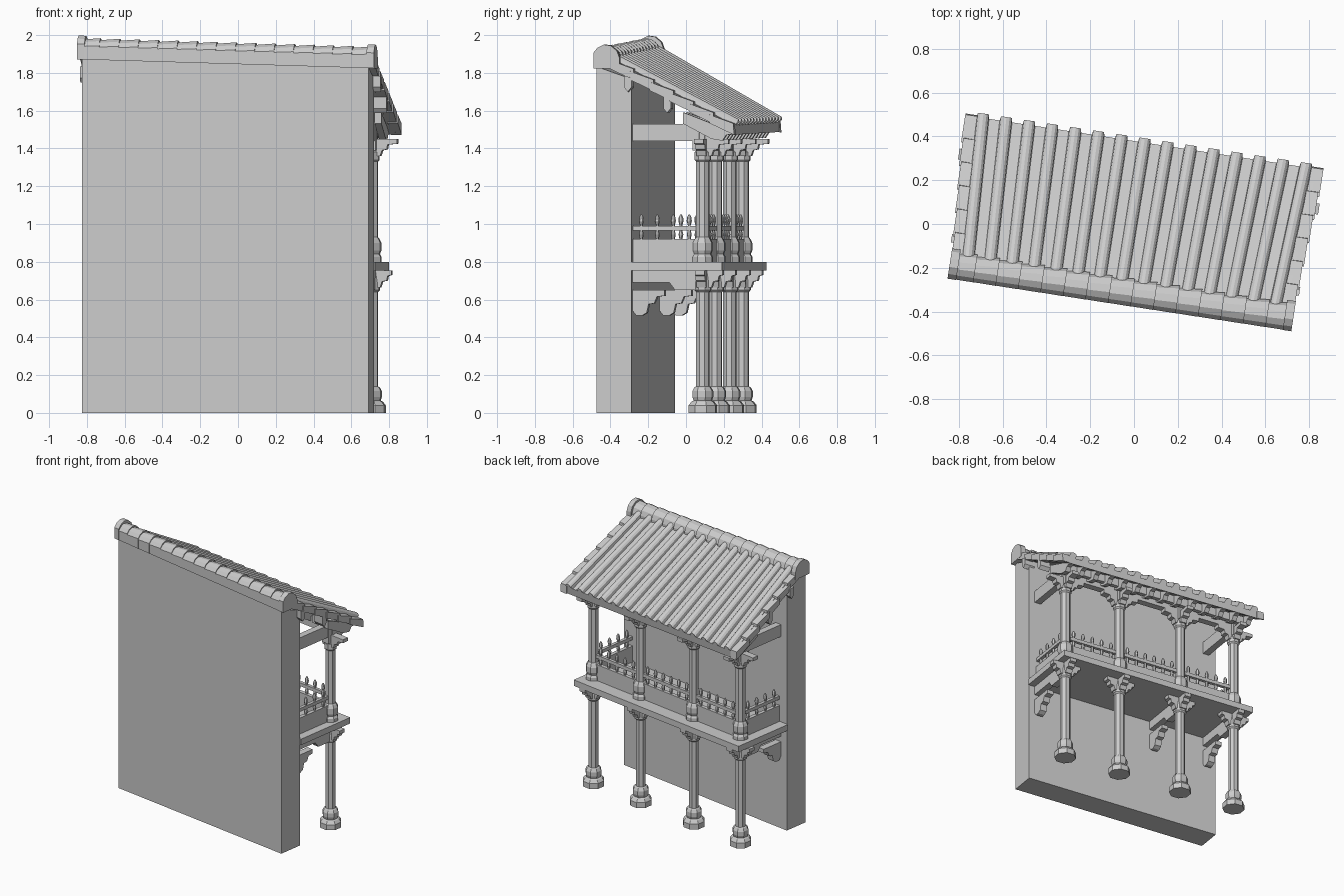
import bpy, bmesh, math
from mathutils import Matrix, Vector

cube = bpy.data.objects.get("Cube")
if cube:
    bpy.data.objects.remove(cube, do_unlink=True)

stone = bpy.data.materials.new("plain grey")
stone.use_nodes = True
GREY = (0.6, 0.6, 0.6, 1)
stone.diffuse_color = GREY
stone.node_tree.nodes["Principled BSDF"].inputs["Base Color"].default_value = GREY

# The whole building stands turned a little about z; parts are laid out unturned.
TURN = Matrix.Rotation(math.radians(-8.7), 4, "Z")
WALL_L, WALL_R, WALL_F, WALL_B = -0.78, 0.755, -0.363, -0.177
COLUMNS = (-0.70, -0.26, 0.24, 0.685)
COL_V = 0.195


def finish(name, bm):
    bmesh.ops.recalc_face_normals(bm, faces=bm.faces)
    bm.transform(TURN)
    mesh = bpy.data.meshes.new(name)
    bm.to_mesh(mesh)
    bm.free()
    mesh.materials.append(stone)
    obj = bpy.data.objects.new(name, mesh)
    bpy.context.collection.objects.link(obj)
    return obj


def loft(bm, rings):
    """Join equal rings of points into one closed solid."""
    rows = [[bm.verts.new(p) for p in ring] for ring in rings]
    n = len(rows[0])
    for a, b in zip(rows, rows[1:]):
        for i in range(n):
            j = (i + 1) % n
            bm.faces.new((a[i], a[j], b[j], b[i]))
    bm.faces.new(rows[0])
    bm.faces.new(rows[-1])


def box(bm, x0, x1, y0, y1, z0, z1):
    loft(bm, [[(x0, y0, z), (x1, y0, z), (x1, y1, z), (x0, y1, z)] for z in (z0, z1)])


def prism_x(bm, pts, x0, x1):
    loft(bm, [[(x, y, z) for y, z in pts] for x in (x0, x1)])


def prism_y(bm, pts, y0, y1):
    loft(bm, [[(x, y, z) for x, z in pts] for y in (y0, y1)])


def turned(bm, x, y, profile, sides):
    rings = []
    for r, z in profile:
        rings.append([(x + r * math.cos(math.tau * (i + 0.5) / sides),
                       y + r * math.sin(math.tau * (i + 0.5) / sides), z) for i in range(sides)])
    loft(bm, rings)


def lerp(a, b, t):
    return a + (b - a) * t


def ridge_drop(u):
    return -0.048 * (u + 0.8) / 1.6


def roof_z(u, v):
    t, s = (u + 0.8) / 1.6, (v + 0.25) / 0.62
    return lerp(lerp(1.91, 1.855, t), lerp(1.54, 1.525, t), s)


# Back wall with a top that follows the roof
bm = bmesh.new()
loft(bm, [[(u, WALL_F, 0), (u, WALL_B, 0), (u, WALL_B, roof_z(u, WALL_B) - 0.05),
           (u, WALL_F, 1.88 + ridge_drop(u))] for u in (WALL_L, WALL_R)])
finish("wall", bm)

# Balcony floor
bm = bmesh.new()
box(bm, -0.79, 0.762, WALL_B, 0.309, 0.755, 0.80)
finish("balcony_floor", bm)

# Columns, lower and upper
LOWER = ((.078, 0), (.078, .04), (.062, .06), (.05, .065), (.057, .085), (.057, .115),
         (.046, .135), (.036, .14), (.036, .64), (.046, .65), (.046, .69), (.038, .755))
UPPER = ((.056, .80), (.056, .825), (.046, .84), (.054, .86), (.054, .90), (.044, .92),
         (.036, .93), (.036, 1.33), (.045, 1.34), (.045, 1.38), (.036, 1.39), (.036, 1.53))
for name, profile in (("lower_columns", LOWER), ("upper_columns", UPPER)):
    bm = bmesh.new()
    for u in COLUMNS:
        turned(bm, u, COL_V, profile, 8)
    finish(name, bm)


def arms(bm, u, top, reach):
    """Stepped bracket arms to both sides and to the outside of a column."""
    half = ((0, -.09), (.05, -.09), (.06, -.06), (.085, -.055), (.09, -.03), (reach, -.025), (reach, 0), (0, 0))
    for s in (-1, 1):
        prism_y(bm, [(u + s * a, top + b) for a, b in half], COL_V - .025, COL_V + .025)
    prism_x(bm, [(COL_V + a, top + b) for a, b in half], u - .025, u + .025)


bm = bmesh.new()
for u in COLUMNS:
    arms(bm, u, 0.755, 0.11)
finish("floor_brackets", bm)
bm = bmesh.new()
for u in COLUMNS:
    arms(bm, u, 1.45, 0.14)
    box(bm, u - .03, u + .03, COL_V - .05, COL_V + .05, 1.39, 1.54)
finish("eave_brackets", bm)

# Floor beams carried by scrolled corbels on the wall
CORBEL = ((0, .65), (.17, .65), (.17, .62), (.13, .615), (.115, .58), (.085, .575),
          (.075, .53), (.05, .515), (.02, .515), (0, .54))
bm = bmesh.new()
for u in (COLUMNS[0], COLUMNS[1], COLUMNS[3]):
    prism_x(bm, [(WALL_B + a, z) for a, z in CORBEL], u - .025, u + .025)
finish("corbels", bm)
bm = bmesh.new()
for u in (COLUMNS[0], COLUMNS[1], COLUMNS[3]):
    prism_x(bm, [(WALL_B, .69), (.02, .69), (.05, .65), (COL_V, .65), (COL_V, .755), (WALL_B, .755)],
            u - .025, u + .025)
finish("floor_beams", bm)

# Beams under the roof
bm = bmesh.new()
box(bm, COLUMNS[0], COLUMNS[-1], COL_V - .025, COL_V + .025, 1.45, 1.53)
for u in (COLUMNS[0], COLUMNS[-1]):
    box(bm, u - .025, u + .025, WALL_B, COL_V, 1.44, 1.53)
finish("roof_beams", bm)

# Parapet panels and railing around three sides
panels, rails, posts = bmesh.new(), bmesh.new(), bmesh.new()
POST = ((.008, .92), (.013, .945), (.008, .965), (.008, .995), (.014, 1.015), (.012, 1.035), (.004, 1.05))


def railing(x0, y0, x1, y1):
    for bm, half, z0, z1 in ((panels, .014, .80, .92), (rails, .012, .965, .99)):
        wx, wy = (0, half) if y0 == y1 else (half, 0)
        box(bm, x0 - wx, x1 + wx, y0 - wy, y1 + wy, z0, z1)
    n = max(2, round(math.hypot(x1 - x0, y1 - y0) / 0.08))
    for i in range(n):
        t = (i + .5) / n
        turned(posts, lerp(x0, x1, t), lerp(y0, y1, t), POST, 6)


for a, b in zip(COLUMNS, COLUMNS[1:]):
    railing(a + .03, COL_V, b - .03, COL_V)
for u in (COLUMNS[0], COLUMNS[-1]):
    railing(u, WALL_B, u, COL_V - .03)
finish("parapet_panels", panels)
finish("handrails", rails)
finish("balusters", posts)

# Tiled roof slab with rounded ribs running down the slope
RIBS = 15
section = []
for k in range(RIBS):
    c, r = (k + .5) / RIBS, .27 / RIBS
    section.append((k / RIBS, 0))
    for i in range(7):
        a = math.pi * (1 - i / 6)
        section.append((c + r * math.cos(a), .032 * math.sin(a)))
section.append((1, 0))
rings = []
for v, left, right in ((-.28, -.775, .745), (.375, -.81, .79)):
    upper = [(lerp(left, right, f), v + (.02 if v > 0 and h > 0.001 else 0),
              roof_z(lerp(left, right, f), v) + h) for f, h in section]
    lower = [(u, w, roof_z(u, w) - .05) for u, w in ((right, v), (left, v))]
    rings.append(upper + lower)
bm = bmesh.new()
loft(bm, rings)
finish("tiled_roof", bm)

# Rafter ends below the eave, with a batten across them
bm = bmesh.new()
for k in range(14):
    u = lerp(-.75, .735, k / 13)
    z = roof_z(u, .36) - .04
    prism_x(bm, [(.10, z + .10), (.10, z + .04), (.25, z - .04), (.31, z - .05), (.33, z - .02), (.36, z - .015), (.36, z)],
            u - .018, u + .018)
finish("rafter_ends", bm)
bm = bmesh.new()
box(bm, -.76, .745, .25, .28, 1.47, 1.53)
finish("eave_batten", bm)

# Overlapping verge tiles and purlin ends along both gables
tiles, purlins = bmesh.new(), bmesh.new()
for side, top_u, end_u in ((-1, -.775, -.81), (1, .755, .79)):
    for k in range(6):
        v0, v1 = -.29 + .108 * k, -.29 + .108 * (k + 1) + .02
        u = lerp(top_u, end_u, k / 5)
        z0, z1 = roof_z(u, v0), roof_z(u, v1)
        prism_x(tiles, [(v0, z0 - .01), (v1, z1 + .012), (v1 + .005, z1 - .05), (v0, z0 - .055)],
                u - .028, u + .028)
    for v in (-.19, .02):
        z = roof_z(top_u, v) - .05
        prism_x(purlins, [(v - .02, z + .01), (v + .02, z), (v + .02, z - .05), (v, z - .075), (v - .02, z - .05)],
                top_u - .04, top_u + .04)
finish("verge_tiles", tiles)
finish("purlin_ends", purlins)

# Ridge of stepped barrel tiles with thicker end caps
RIDGE = ((-.375, 0), (-.375, .075), (-.355, .10), (-.325, .115), (-.29, .11), (-.26, .085), (-.247, .05), (-.247, 0))


def ridge_ring(u, k):
    return [(u, lerp(-.365, v, k), 1.872 + ridge_drop(u) + h * k) for v, h in RIDGE]


bm = bmesh.new()
rings = []
for k in range(15):
    a, b = lerp(-.79, .77, k / 15), lerp(-.79, .77, (k + 1) / 15)
    rings += [ridge_ring(a, .91), ridge_ring(b, 1.0)]
loft(bm, rings)
for a, b in ((-.805, -.765), (.745, .785)):
    loft(bm, [ridge_ring(a, 1.09), ridge_ring(b, 1.09)])
finish("ridge_tiles", bm)
